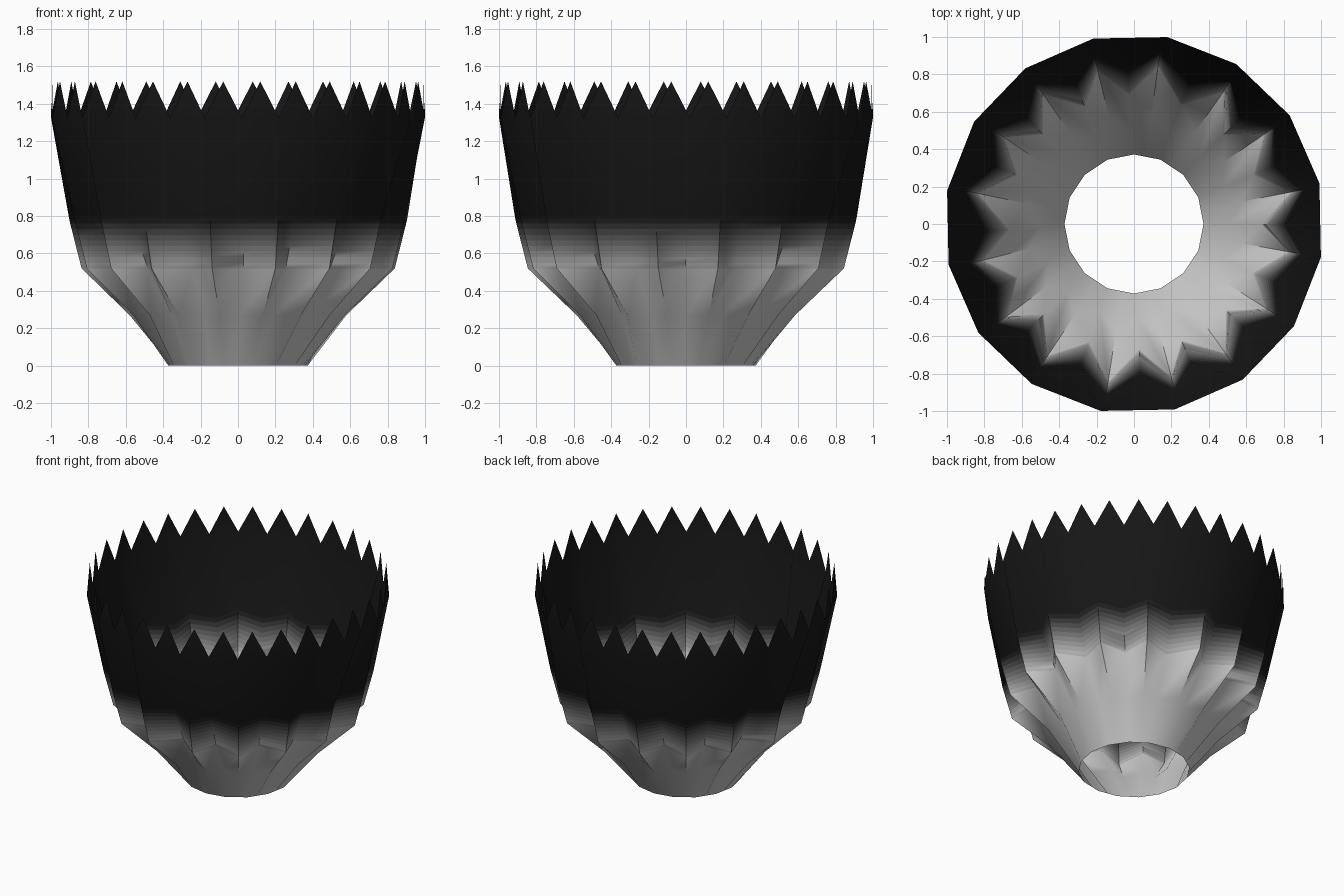
import bpy, bmesh, math, random

if "Cube" in bpy.data.objects:
    bpy.data.objects.remove(bpy.data.objects["Cube"])

random.seed(4)
SIDES = 16
COLS = SIDES * 2                      # ridge and valley columns alternate
PHASE = math.radians(12.4)
STEP = math.pi / SIDES
FLAT = math.cos(STEP)

# height, ridge radius, valley radius
KEYS = [
    (0.00, 0.372 * FLAT, 0.372),
    (0.27, 0.585, 0.505),
    (0.52, 0.845, 0.685),
    (0.77, 0.91, 0.80),
    (1.325, 1.015, 1.015 * FLAT),
]
HEIGHTS = [0, 0.27, 0.52] + [0.55 + 0.03 * k for k in range(9)] + [1.325]


def radius(z, col):
    for a, b in zip(KEYS, KEYS[1:]):
        if z <= b[0] + 1e-6:
            t = (z - a[0]) / (b[0] - a[0])
            return a[col] + (b[col] - a[col]) * t


def brightness(z):
    t = min(1, max(0, (z - 0.50) / 0.28))
    return 0.5 * (1 - t) ** 1.7 + 0.008


mesh = bpy.data.meshes.new("fluted_cup")
cup = bpy.data.objects.new("fluted_cup", mesh)
bpy.context.collection.objects.link(cup)

# Slight irregularity of each flute
lean = [random.uniform(-0.03, 0.03) for _ in range(COLS)]
bulge = [random.uniform(-0.015, 0.012) for _ in range(COLS)]

# Pleated wall, flat sided at the base and rim, grey fading to black
bm = bmesh.new()
rings = []
for z in HEIGHTS:
    loose = min(1, z / 0.4, (1.325 - z) / 0.4)
    base = STEP + (PHASE - STEP) * min(1, z / 0.27)
    ring = []
    for c in range(COLS):
        a = base + STEP * c + lean[c] * loose
        r = radius(z, 1 + c % 2) + bulge[c] * loose
        ring.append(bm.verts.new((r * math.cos(a), r * math.sin(a), z)))
    rings.append(ring)
for i, (lo, hi) in enumerate(zip(rings, rings[1:])):
    v = brightness(HEIGHTS[i])
    mat = bpy.data.materials.new("shade_%02d" % i)
    mat.diffuse_color = (v, v, v, 1)
    mat.use_nodes = True
    mat.node_tree.nodes["Principled BSDF"].inputs["Base Color"].default_value = mat.diffuse_color
    mesh.materials.append(mat)
    for c in range(COLS):
        d = (c + 1) % COLS
        bm.faces.new((lo[c], lo[d], hi[d], hi[c])).material_index = i

# Pointed teeth, two on each flat side
rim = rings[-1]
for c in range(COLS):
    p, q = rim[c], rim[(c + 1) % COLS]
    tip = (p.co + q.co) / 2
    tip.z = 1.52
    f = bm.faces.new((p, q, bm.verts.new(tip)))
    f.material_index = len(rings) - 2

bm.to_mesh(mesh)
bm.free()

bpy.context.view_layer.objects.active = cup
cup.select_set(True)
bpy.ops.object.shade_smooth_by_angle(angle=math.radians(75))
